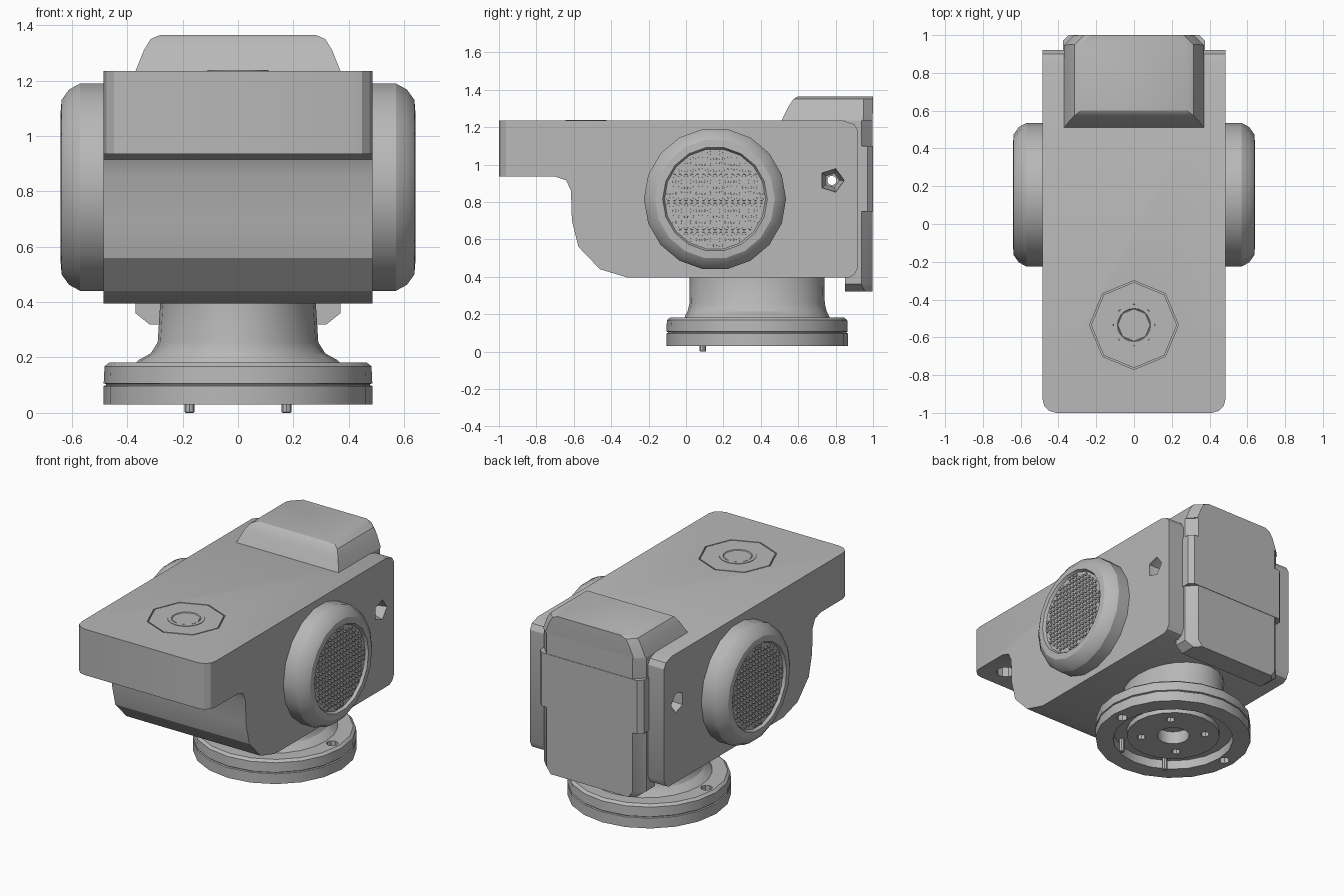
import bpy, bmesh, math
from mathutils import Vector

cube = bpy.data.objects.get("Cube")
if cube:
    bpy.data.objects.remove(cube, do_unlink=True)

grey = bpy.data.materials.new("plain grey")
grey.use_nodes = True
grey.diffuse_color = (0.48, 0.48, 0.48, 1)
grey.node_tree.nodes["Principled BSDF"].inputs["Base Color"].default_value = (0.48, 0.48, 0.48, 1)


def add_loft(bm, rings):
    """Skin a stack of equal rings and cap both ends."""
    loops = [[bm.verts.new(p) for p in ring] for ring in rings]
    n = len(loops[0])
    for a, b in zip(loops, loops[1:]):
        for i in range(n):
            j = (i + 1) % n
            bm.faces.new((a[i], a[j], b[j], b[i]))
    bm.faces.new(loops[0][::-1])
    bm.faces.new(loops[-1])


def finish(name, bm):
    bmesh.ops.recalc_face_normals(bm, faces=bm.faces)
    mesh = bpy.data.meshes.new(name)
    bm.to_mesh(mesh)
    bm.free()
    mesh.materials.append(grey)
    ob = bpy.data.objects.new(name, mesh)
    bpy.context.collection.objects.link(ob)
    return ob


def loft(name, rings):
    bm = bmesh.new()
    add_loft(bm, rings)
    return finish(name, bm)


def oval(center, rx, ry, sides, axis="z"):
    """Ring of points around the z or x axis."""
    c = Vector(center)
    pts = []
    for i in range(sides):
        t = math.tau * i / sides
        u, v = rx * math.cos(t), ry * math.sin(t)
        pts.append(c + (Vector((u, v, 0)) if axis == "z" else Vector((0, u, v))))
    return pts


def lathe(name, profile, x, y, sides):
    return loft(name, [oval((x, y, z), r, r, sides) for r, z in profile])


def lathe_x(name, profile, y, z, sides, side=1):
    return loft(name, [oval((side * h, y, z), r, r, sides, "x") for r, h in profile])


def cut(target, cutter):
    cutter.hide_render = True
    mod = target.modifiers.new("cut", "BOOLEAN")
    mod.operation = "DIFFERENCE"
    mod.solver = "EXACT"
    mod.object = cutter
    bpy.context.view_layer.objects.active = target
    bpy.ops.object.modifier_apply(modifier=mod.name)
    bpy.data.objects.remove(cutter, do_unlink=True)


def chamfered(hx, y0, y1, z, c):
    """Rectangle with its two rear corners cut off."""
    return [(-hx, y0, z), (hx, y0, z), (hx, y1 - c, z),
            (hx - c, y1, z), (c - hx, y1, z), (-hx, y1 - c, z)]


# Main housing: side profile extruded across, rounded front corners
TOP = 1.235
outline = [(-1, TOP), (-1, .935), (-.7, .935), (-.64, .915), (-.615, .86),
           (-.61, .7), (-.575, .56), (-.46, .44), (-.31, .395), (.87, .395),
           (.9, .41), (.92, .45), (.92, 1.18), (.9, 1.215), (.84, TOP)]
bm = bmesh.new()
add_loft(bm, [[(x, y, z) for y, z in outline] for x in (-.485, .485)])
# front vertical corners run along the two side faces
nose = [e for e in bm.edges if all(v.co.y < -.99 for v in e.verts)
        and abs(e.verts[0].co.z - e.verts[1].co.z) > .1]
bmesh.ops.bevel(bm, geom=nose, offset=.075, segments=3, profile=.5, affect="EDGES")
housing = finish("main_housing", bm)

# Countersunk cross hole, underside sockets and round top hatch recess
cut(housing, lathe_x("bore", [(.025, -.6), (.025, .6)], .78, .915, 10))
for s in (-1, 1):
    cut(housing, lathe_x("countersink", [(.066, .5), (.066, .47), (.04, .4)], .78, .915, 5, s))
    cut(housing, lathe("socket", [(.06, .9), (.06, 1.02)], s * .33, -.85, 10))
cut(housing, lathe("hatch_recess", [(.235, TOP - .012), (.235, TOP + .05)], 0, -.535, 8))
lathe("top_hatch", [(.227, TOP - .02), (.227, TOP), (.112, TOP), (.106, TOP - .008),
                    (.09, TOP - .008), (.085, TOP)], 0, -.535, 8)
lathe("hatch_ring", [(.11, TOP - .015), (.11, TOP + .003), (.088, TOP + .003),
                     (.084, TOP - .003)], 0, -.535, 20)

# Rear cover: back plate, raised top cap and middle band
loft("rear_cover_plate", [chamfered(hx, .85, .997, z, c) for hx, z, c in
                          [(.32, .32, .04), (.37, .36, .06), (.37, TOP, .06)]])
loft("rear_cover_cap", [chamfered(hx, y, 1 if z > 1.3 else .997, z, .05) for hx, y, z in
                        [(.37, .51, TOP), (.34, .548, 1.31), (.315, .575, 1.35), (.28, .6, 1.365)]])
loft("rear_cover_band", [chamfered(.375, .9, 1, z, .03) for z in (.75, 1.1)])

# Side pods with recessed, studded grilles
for s, label in ((1, "left"), (-1, "right")):
    lathe_x(label + "_pod", [(.38, .45), (.38, .57), (.358, .61), (.32, .637),
                             (.28, .64), (.27, .622)], .155, .815, 18, s)
    bm = bmesh.new()
    step = .031
    for i in range(-9, 10):
        for j in range(-9, 10):
            if math.hypot(i, j) * step < .255:
                y, z = .155 + i * step, .815 + j * step
                add_loft(bm, [oval((s * h, y, z), r, r, 6, "x")
                              for h, r in ((.615, .011), (.63, .01))])
    finish(label + "_grille", bm)

# Neck flaring into the base
CY = .38
loft("neck", [oval((0, CY, z), rx, ry, 24) for rx, ry, z in
              [(.38, .39, .17), (.36, .385, .19), (.315, .372, .215),
               (.29, .362, .255), (.28, .36, .41)]])

# Round base with seam groove and hollow underside
base = lathe("round_base", [(.465, .182), (.482, .168), (.485, .107), (.477, .104),
                            (.477, .1), (.485, .097), (.485, .03), (.375, .03),
                            (.375, .09), (.29, .09), (.29, .055), (.1, .055), (.1, .14)],
             0, CY, 20)
for s in (-1, 1):
    cut(base, lathe("bolt_hole", [(.035, -.1), (.035, .3)], s * .415, CY, 8))
for i in range(4):
    t = math.tau * (i + .5) / 4
    cut(base, lathe("screw_hole", [(.028, 0), (.028, .1)],
                    .2 * math.cos(t), CY + .2 * math.sin(t), 8))

# Locating pegs below the base
for s, label in ((1, "left"), (-1, "right")):
    lathe(label + "_locating_peg", [(.018, .1), (.018, .004), (.014, 0)], s * .175, .09, 8)

# Soft shading with sharp edges kept
bpy.ops.object.select_all(action="DESELECT")
for ob in bpy.context.collection.objects:
    if ob.type == "MESH" and ob.data.materials and ob.data.materials[0] == grey:
        ob.select_set(True)
        bpy.context.view_layer.objects.active = ob
bpy.ops.object.shade_smooth_by_angle(angle=math.radians(28))
